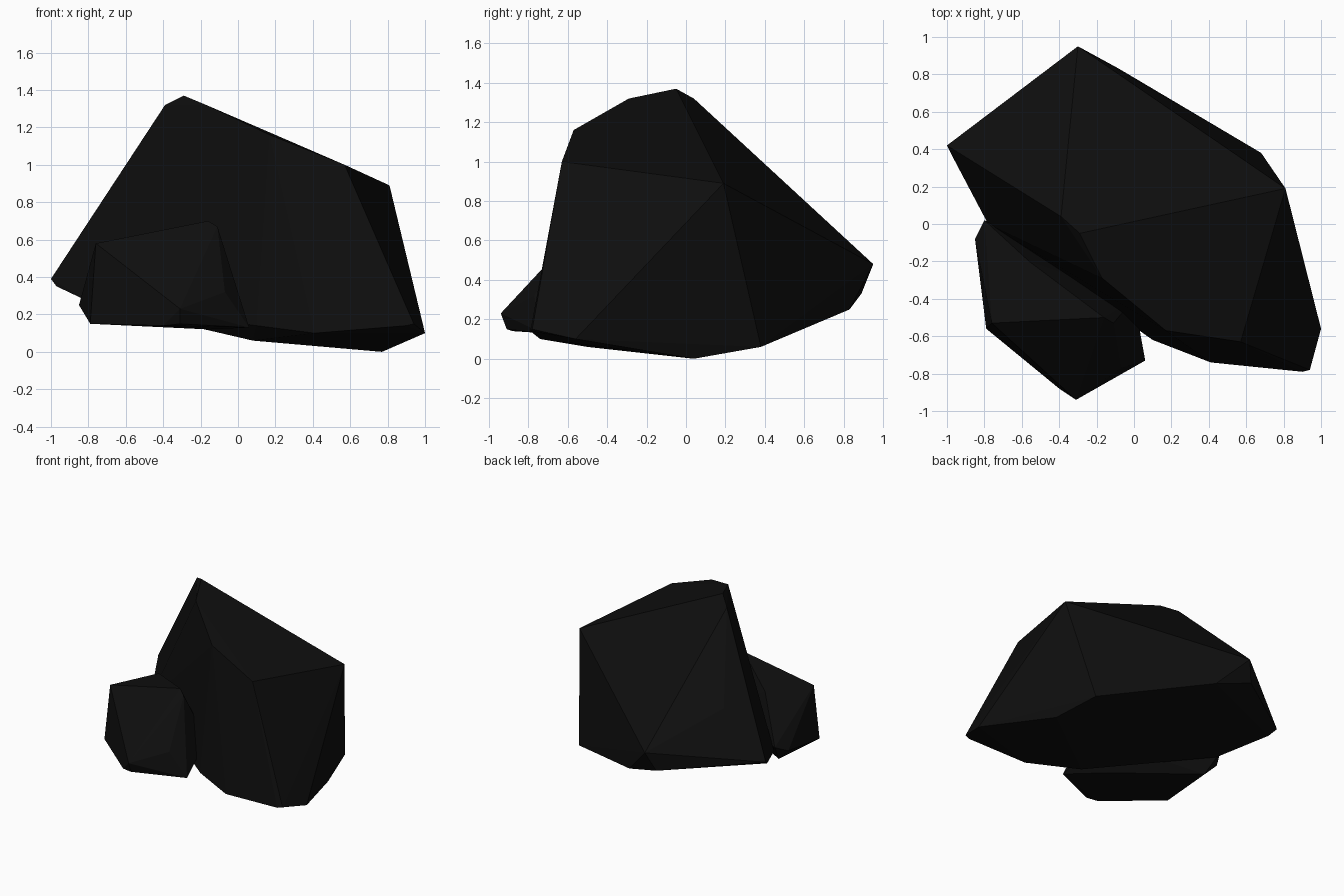
import bpy
import bmesh

default_cube = bpy.data.objects.get("Cube")
if default_cube:
    bpy.data.objects.remove(default_cube, do_unlink=True)


def make_material(name, colour):
    material = bpy.data.materials.new(name)
    material.use_nodes = True
    material.diffuse_color = colour
    shader = next(node for node in material.node_tree.nodes
                  if node.type == "BSDF_PRINCIPLED")
    shader.inputs["Base Color"].default_value = colour
    return material


def make_boulder(name, corner_groups, material):
    """Wrap a faceted convex stone around groups of corner points."""
    bm = bmesh.new()
    for group in corner_groups:
        for corner in group:
            bm.verts.new(corner)
    hull = bmesh.ops.convex_hull(bm, input=list(bm.verts))
    unused = {item for key in ("geom_interior", "geom_unused")
              for item in hull[key] if isinstance(item, bmesh.types.BMVert)}
    bmesh.ops.delete(bm, geom=list(unused), context="VERTS")
    # Merge nearly coplanar triangles into broad cleaved facets
    bmesh.ops.dissolve_limit(bm, angle_limit=0.03,
                             verts=list(bm.verts), edges=list(bm.edges))
    bmesh.ops.recalc_face_normals(bm, faces=list(bm.faces))
    for face in bm.faces:
        face.smooth = False
    mesh = bpy.data.meshes.new(name)
    bm.to_mesh(mesh)
    bm.free()
    mesh.materials.append(material)
    boulder = bpy.data.objects.new(name, mesh)
    bpy.context.collection.objects.link(boulder)
    return boulder


coal_black = make_material("coal black stone", (0.0045, 0.0045, 0.0045, 1))

# Large boulder: sloping crown, rear wedge and a rounded underside
large_crown = [(-.29, -.05, 1.37), (-.39, .04, 1.32), (-.17, -.29, 1.32),
               (.17, -.57, 1.16), (.57, -.63, 1), (.81, .19, .89)]
large_rear = [(-.3, .95, .48), (-.36, .89, .33), (-.08, .83, .25),
              (-.65, .45, .74), (-1, .42, .39), (-.97, .36, .35)]
large_base = [(.68, .38, .06), (.77, .04, 0), (1, -.56, .1),
              (.94, -.78, .15), (.9, -.79, .14), (.41, -.74, .1),
              (.1, -.62, .14), (.08, -.5, .06), (-.78, 0, .26)]
make_boulder("large_boulder", (large_crown, large_rear, large_base), coal_black)

# Small boulder: leaning against the front of the large one
small_crown = [(-.76, -.53, .58), (-.16, -.5, .7), (-.11, -.53, .67),
               (-.56, -.2, .6)]
small_sides = [(-.31, -.94, .23), (-.07, -.77, .32), (-.85, -.08, .25),
               (-.8, .02, .3), (0, -.4, .3)]
small_base = [(-.79, -.56, .15), (-.4, -.88, .14), (-.31, -.91, .15),
              (.06, -.73, .13), (-.16, -.5, .12), (-.75, -.1, .15)]
make_boulder("small_boulder", (small_crown, small_sides, small_base), coal_black)
